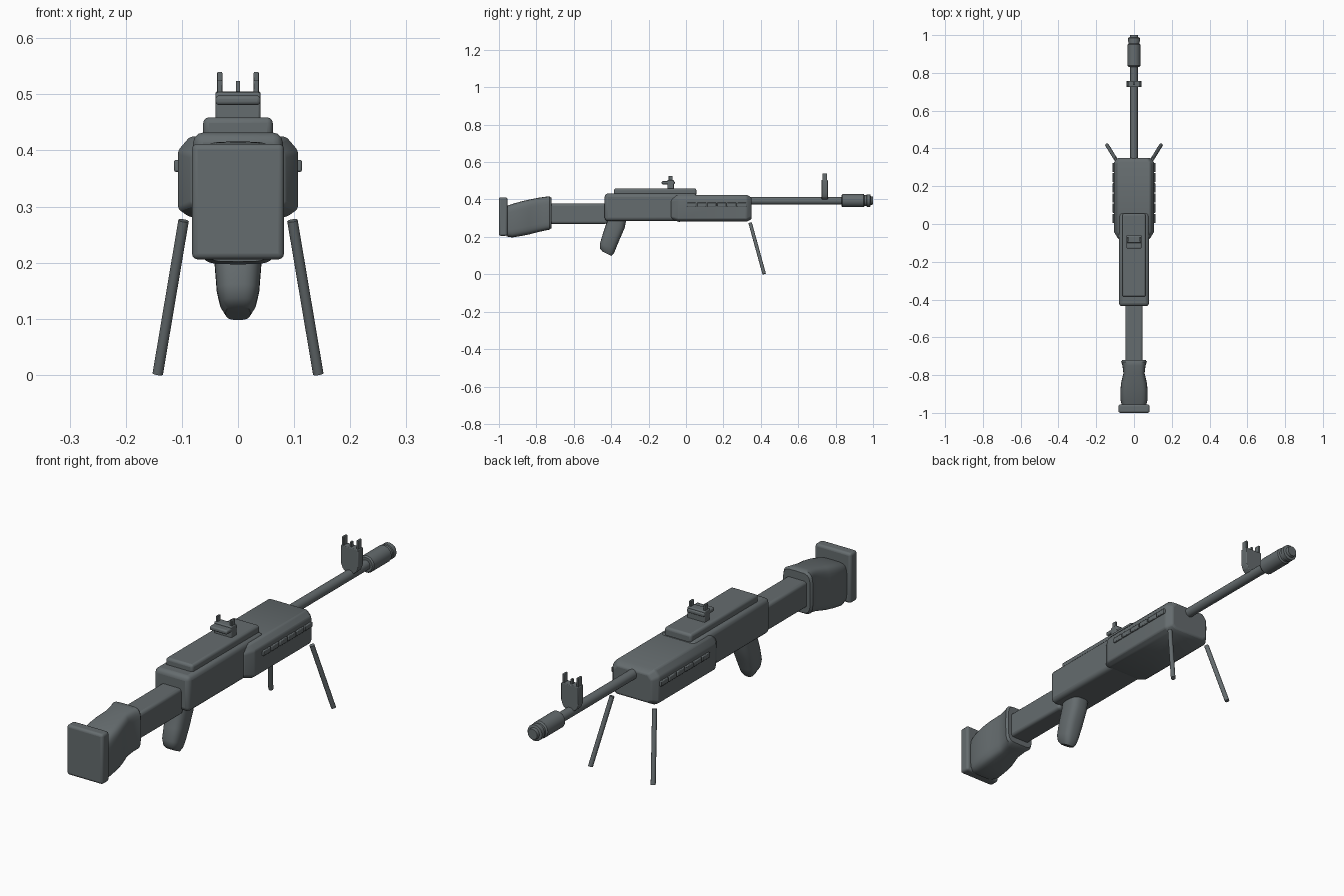
import bpy, bmesh, math
from mathutils import Vector

cube = bpy.data.objects.get("Cube")
if cube:
    bpy.data.objects.remove(cube, do_unlink=True)

COLOUR = (0.13, 0.15, 0.157, 1)
metal = bpy.data.materials.new("gunmetal grey")
metal.use_nodes = True
metal.diffuse_color = COLOUR
bsdf = metal.node_tree.nodes["Principled BSDF"]
bsdf.inputs["Base Color"].default_value = COLOUR


def finish(name, bm, bevel=0, segments=3):
    bmesh.ops.recalc_face_normals(bm, faces=bm.faces)
    mesh = bpy.data.meshes.new(name)
    bm.to_mesh(mesh)
    bm.free()
    obj = bpy.data.objects.new(name, mesh)
    bpy.context.collection.objects.link(obj)
    mesh.materials.append(metal)
    if bevel:
        mod = obj.modifiers.new("soft edges", "BEVEL")
        mod.width, mod.segments = bevel, segments
        mod.limit_method = "ANGLE"
    bpy.ops.object.select_all(action="DESELECT")
    obj.select_set(True)
    bpy.context.view_layer.objects.active = obj
    bpy.ops.object.shade_smooth_by_angle(angle=math.radians(35))
    return obj


def box(name, x, y, z, bevel=0, segments=3):
    """Box from (min, max) ranges."""
    bm = bmesh.new()
    bmesh.ops.create_cube(bm, size=1)
    for v in bm.verts:
        v.co = [(r[0] + r[1]) / 2 + c * (r[1] - r[0]) for r, c in zip((x, y, z), v.co)]
    return finish(name, bm, bevel, segments)


def skin(name, rings, bevel=0):
    """Closed skin through matching rings of points."""
    bm = bmesh.new()
    loops = [[bm.verts.new(p) for p in ring] for ring in rings]
    n = len(loops[0])
    for a, b in zip(loops, loops[1:]):
        for i in range(n):
            j = (i + 1) % n
            bm.faces.new((a[i], a[j], b[j], b[i]))
    bm.faces.new(loops[0])
    bm.faces.new(loops[-1])
    return finish(name, bm, bevel)


def oval(power, steps=32):
    """Unit rounded square; higher power is squarer."""
    pts = []
    for i in range(steps):
        a = math.tau * i / steps
        c, s = math.cos(a), math.sin(a)
        pts.append((math.copysign(abs(c) ** (2 / power), c),
                    math.copysign(abs(s) ** (2 / power), s)))
    return pts


def rod(name, start, end, radius, sides=20):
    start, end = Vector(start), Vector(end)
    turn = (end - start).to_track_quat("Z", "Y")
    rings = [[p + turn @ Vector((u * radius, v * radius, 0)) for u, v in oval(2, sides)]
             for p in (start, end)]
    return skin(name, rings)


# Butt plate and waisted stock
box("butt_plate", (-0.082, 0.082), (-1, -0.955), (0.206, 0.412), 0.01)
stock = [(-0.96, 0.064, 0.202, 0.365), (-0.93, 0.072, 0.197, 0.376),
         (-0.88, 0.072, 0.205, 0.390), (-0.84, 0.068, 0.213, 0.399),
         (-0.79, 0.056, 0.226, 0.409), (-0.75, 0.061, 0.235, 0.415),
         (-0.73, 0.068, 0.239, 0.416), (-0.72, 0.062, 0.246, 0.410)]
skin("stock", [[(u * w, y, (lo + hi) / 2 + v * (hi - lo) / 2) for u, v in oval(5)]
               for y, w, lo, hi in stock])
box("stock_tube", (-0.046, 0.046), (-0.74, -0.42), (0.27, 0.378), 0.012)

# Receiver and top cover
box("receiver", (-0.08, 0.08), (-0.435, 0.06), (0.286, 0.432), 0.018)
box("top_cover", (-0.062, 0.062), (-0.385, 0.055), (0.42, 0.459), 0.01)

# Forward housing, narrower where it meets the receiver
section = [(1, -0.8), (1, 0.65), (0.8, 1), (-0.8, 1),
           (-1, 0.65), (-1, -0.8), (-0.8, -1), (0.8, -1)]
housing = [(-0.08, 0.083, 0.060), (-0.04, 0.107, 0.072),
           (0.325, 0.107, 0.072), (0.35, 0.088, 0.058)]
skin("forward_housing", [[(u * w, y, 0.353 + v * h) for u, v in section]
                         for y, w, h in housing], 0.006)

# Side rib segments
for side, s in (("left", 1), ("right", -1)):
    for i in range(6):
        y = 0.005 + i * 0.054
        box(f"{side}_rib_{i + 1}", sorted((s * 0.1, s * 0.114)),
            (y, y + 0.049), (0.362, 0.383), 0.003, 2)

# Swept pistol grip
grip = [(-0.37, 0.30, 0.043, 0.050), (-0.377, 0.26, 0.043, 0.049),
        (-0.40, 0.20, 0.042, 0.046), (-0.418, 0.15, 0.038, 0.043),
        (-0.422, 0.125, 0.032, 0.037), (-0.423, 0.110, 0.022, 0.024)]
skin("pistol_grip", [[(u * w, y + v * d, z - v * 0.012) for u, v in oval(2.8)]
                     for y, z, w, d in grip])

# Barrel and stepped muzzle
rod("barrel", (0, 0.33, 0.393), (0, 0.85, 0.393), 0.02)
muzzle = [(0.832, 0.030), (0.838, 0.035), (0.95, 0.035), (0.955, 0.029),
          (0.965, 0.029), (0.967, 0.033), (0.985, 0.033), (0.988, 0.023), (1, 0.021)]
skin("muzzle", [[(u * r, y, 0.394 + v * r) for u, v in oval(2, 24)] for y, r in muzzle])

# Front sight: tapered block with posts
profile = [(-0.04, 0.505), (-0.04, 0.435), (-0.032, 0.412), (-0.018, 0.4),
           (0.018, 0.4), (0.032, 0.412), (0.04, 0.435), (0.04, 0.505)]
skin("front_sight_block", [[(x, y, z) for x, z in profile] for y in (0.725, 0.758)], 0.003)
box("front_sight_pin", (-0.004, 0.004), (0.735, 0.748), (0.5, 0.524))

# Rear sight
box("rear_sight_base", (-0.04, 0.04), (-0.1, -0.065), (0.45, 0.504), 0.004)
box("rear_sight_bar", (-0.04, 0.04), (-0.13, -0.06), (0.481, 0.498), 0.006)

# Paired posts and bipod legs
for side, s in (("left", 1), ("right", -1)):
    post = sorted((s * 0.028, s * 0.037))
    box(f"{side}_front_sight_post", post, (0.729, 0.754), (0.5, 0.54), 0.002, 2)
    box(f"{side}_rear_sight_post", post, (-0.093, -0.072), (0.5, 0.526), 0.002, 2)
    rod(f"{side}_bipod_leg", (s * 0.097, 0.343, 0.275), (s * 0.143, 0.418, 0.002), 0.0095, 16)
